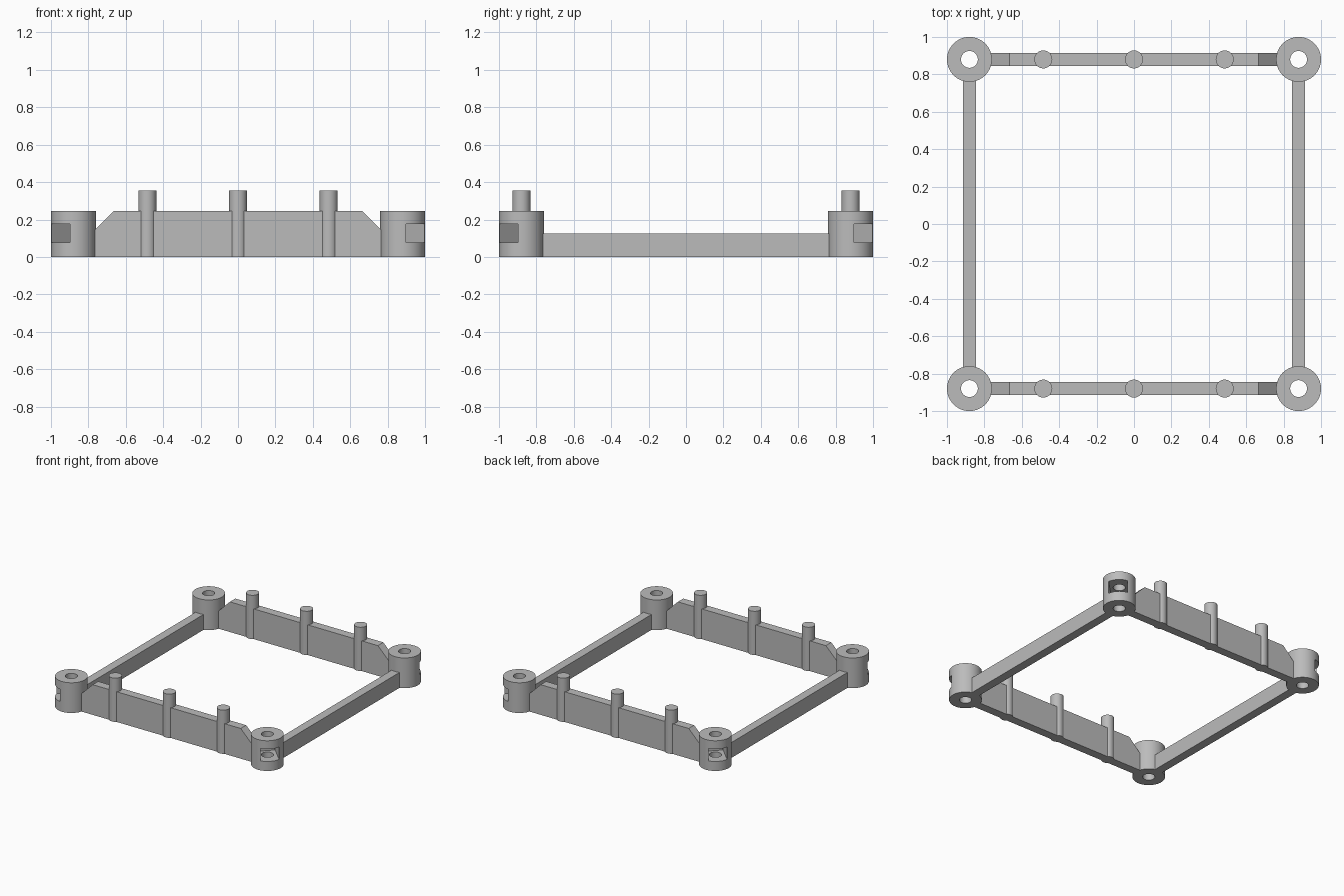
import bpy, bmesh, math

cube = bpy.data.objects.get("Cube")
if cube:
    bpy.data.objects.remove(cube, do_unlink=True)

CENTRE = 0.88      # distance of posts and rails from the middle
POST_H = 0.245
RAIL_W = 0.07

grey = bpy.data.materials.new("light grey")
grey.use_nodes = True
colour = (0.5, 0.5, 0.5, 1)
grey.diffuse_color = colour
grey.node_tree.nodes["Principled BSDF"].inputs["Base Color"].default_value = colour


def smooth(obj):
    bpy.ops.object.select_all(action="DESELECT")
    obj.select_set(True)
    bpy.context.view_layer.objects.active = obj
    bpy.ops.object.shade_smooth_by_angle(angle=math.radians(30))


def cylinder(name, radius, bottom, top, x=0, y=0):
    bpy.ops.mesh.primitive_cylinder_add(vertices=64, radius=radius, depth=top - bottom,
                                        location=(x, y, (bottom + top) / 2))
    obj = bpy.context.object
    obj.name = name
    obj.data.materials.append(grey)
    return obj


def rail(name, profile, location, angle=0):
    """Extrude an x-z profile across the rail width."""
    bm = bmesh.new()
    face = bm.faces.new([bm.verts.new((x, -RAIL_W / 2, z)) for x, z in profile])
    side = bmesh.ops.extrude_face_region(bm, geom=[face])["geom"]
    bmesh.ops.translate(bm, vec=(0, RAIL_W, 0),
                        verts=[v for v in side if isinstance(v, bmesh.types.BMVert)])
    bmesh.ops.recalc_face_normals(bm, faces=bm.faces)
    mesh = bpy.data.meshes.new(name)
    bm.to_mesh(mesh)
    bm.free()
    mesh.materials.append(grey)
    obj = bpy.data.objects.new(name, mesh)
    obj.location = location
    obj.rotation_euler.z = angle
    bpy.context.collection.objects.link(obj)


# Corner post: bored cylinder with a nut slot opening towards +x
post = cylinder("corner_post", 0.12, 0, POST_H)
bore = cylinder("bore_cutter", 0.045, -0.1, POST_H + 0.1)
bpy.ops.mesh.primitive_cube_add(size=1, location=(0.065, 0, 0.127))
slot = bpy.context.object
slot.name = "slot_cutter"
slot.scale = (0.27, 0.14, 0.1)
slot.data.materials.append(grey)
bpy.context.view_layer.objects.active = post
for cutter in (bore, slot):
    cutter.hide_render = True
    mod = post.modifiers.new("cut", "BOOLEAN")
    mod.operation = "DIFFERENCE"
    mod.solver = "EXACT"
    mod.object = cutter
    bpy.ops.object.modifier_apply(modifier=mod.name)
    bpy.data.objects.remove(cutter, do_unlink=True)
smooth(post)

# Four posts, each slot facing diagonally outwards
for i, (side, sx, sy) in enumerate((("back_left", 1, 1), ("back_right", -1, 1),
                                    ("front_right", -1, -1), ("front_left", 1, -1))):
    obj = post if i == 0 else post.copy()
    if i:
        bpy.context.collection.objects.link(obj)
    obj.name = side + "_post"
    obj.location.x, obj.location.y = sx * CENTRE, sy * CENTRE
    obj.rotation_euler.z = math.atan2(sy, sx)

# Tall chamfered rails with pins at front and back, low rails at the sides
END = 0.785
tall = [(-END, 0), (END, 0), (END, 0.125), (0.665, POST_H), (-0.665, POST_H), (-END, 0.125)]
low = [(-END, 0), (END, 0), (END, 0.125), (-END, 0.125)]
for name, s in (("front", -1), ("back", 1)):
    rail(name + "_rail", tall, (0, s * CENTRE, 0))
    for place, x in (("right", -0.485), ("middle", 0), ("left", 0.485)):
        smooth(cylinder(f"{name}_{place}_pin", 0.048, 0, 0.355, x, s * CENTRE))
for name, s in (("right", -1), ("left", 1)):
    rail(name + "_rail", low, (s * CENTRE, 0, 0), math.pi / 2)
